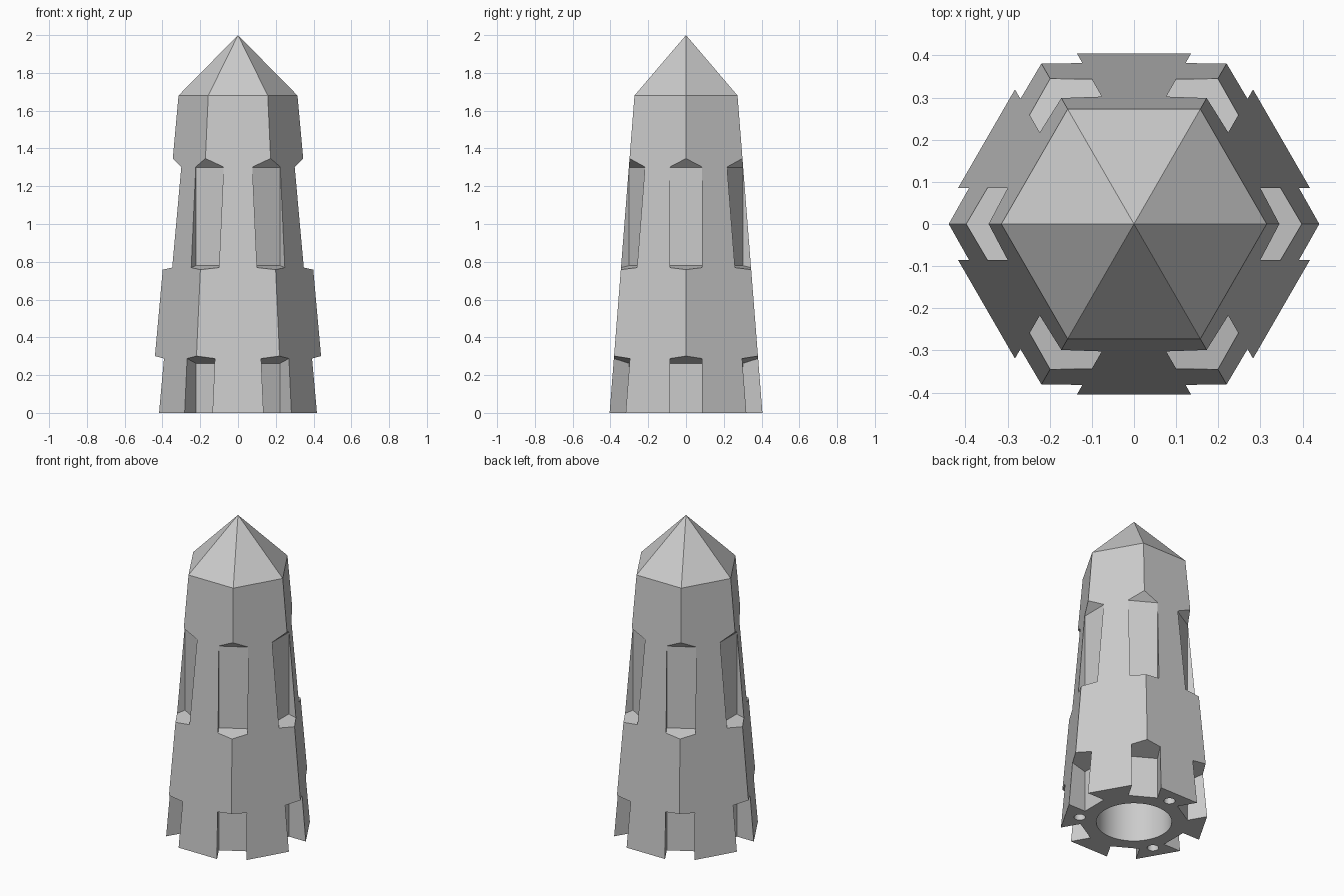
import bpy, bmesh, math
from mathutils import Matrix

if "Cube" in bpy.data.objects:
    bpy.data.objects.remove(bpy.data.objects["Cube"])

grey = bpy.data.materials.new("light_grey")
grey.use_nodes = True
colour = (0.6, 0.6, 0.6, 1)
grey.diffuse_color = colour
grey.node_tree.nodes["Principled BSDF"].inputs["Base Color"].default_value = colour


def make_object(name, bm):
    bmesh.ops.recalc_face_normals(bm, faces=bm.faces)
    mesh = bpy.data.meshes.new(name)
    bm.to_mesh(mesh)
    bm.free()
    obj = bpy.data.objects.new(name, mesh)
    bpy.context.collection.objects.link(obj)
    mesh.materials.append(grey)
    return obj


def hex_ring(bm, radius, z):
    return [bm.verts.new((radius * math.cos(i * math.pi / 3),
                          radius * math.sin(i * math.pi / 3), z)) for i in range(6)]


def add_notch(bm, profile, half_width, angle):
    # Extrude a radius/height profile sideways, then turn it to a corner
    turn = Matrix.Rotation(angle, 3, 'Z')
    sides = [[bm.verts.new((r, y, z)) for r, z in profile]
             for y in (-half_width, half_width)]
    bm.faces.new(sides[0])
    bm.faces.new(sides[1][::-1])
    for i in range(len(profile)):
        j = (i + 1) % len(profile)
        bm.faces.new((sides[0][i], sides[0][j], sides[1][j], sides[1][i]))
    for v in sides[0] + sides[1]:
        v.co = turn @ v.co


def add_bore(bm, radius, depth, x, y, segments):
    # Round hole rising from below the base
    bmesh.ops.create_cone(bm, cap_ends=True, segments=segments, radius1=radius,
                          radius2=radius, depth=2 * depth,
                          matrix=Matrix.Translation((x, y, 0)))


# Tapered six-sided tower with a pointed roof
bm = bmesh.new()
base, eaves = hex_ring(bm, 0.467, 0), hex_ring(bm, 0.315, 1.68)
tip = bm.verts.new((0, 0, 2))
bm.faces.new(base[::-1])
for i in range(6):
    j = (i + 1) % 6
    bm.faces.new((base[i], base[j], eaves[j], eaves[i]))
    bm.faces.new((eaves[i], eaves[j], tip))
tower = make_object("tower", bm)

# Corner notches: a tall upper row and an open row at the foot
upper = [(0.298, 0.78), (0.6, 0.715), (0.6, 1.60), (0.298, 1.30)]
lower = [(0.298, -0.1), (0.6, -0.1), (0.6, 0.345), (0.298, 0.262)]
bm = bmesh.new()
for i in range(6):
    for profile in (upper, lower):
        add_notch(bm, profile, 0.085, i * math.pi / 3)

# Central socket and three small peg holes in the underside
add_bore(bm, 0.218, 0.6, 0, 0, 64)
for degrees in (90, 210, 330):
    a = math.radians(degrees)
    add_bore(bm, 0.033, 0.2, 0.318 * math.cos(a), 0.318 * math.sin(a), 24)
cutter = make_object("notch_and_hole_cutter", bm)
cutter.hide_render = True

cut = tower.modifiers.new("cut", 'BOOLEAN')
cut.object = cutter
cut.operation = 'DIFFERENCE'
cut.solver = 'EXACT'
bpy.ops.object.select_all(action='DESELECT')
tower.select_set(True)
bpy.context.view_layer.objects.active = tower
bpy.ops.object.modifier_apply(modifier="cut")
bpy.data.objects.remove(cutter)
bpy.ops.object.shade_smooth_by_angle(angle=math.radians(20))
